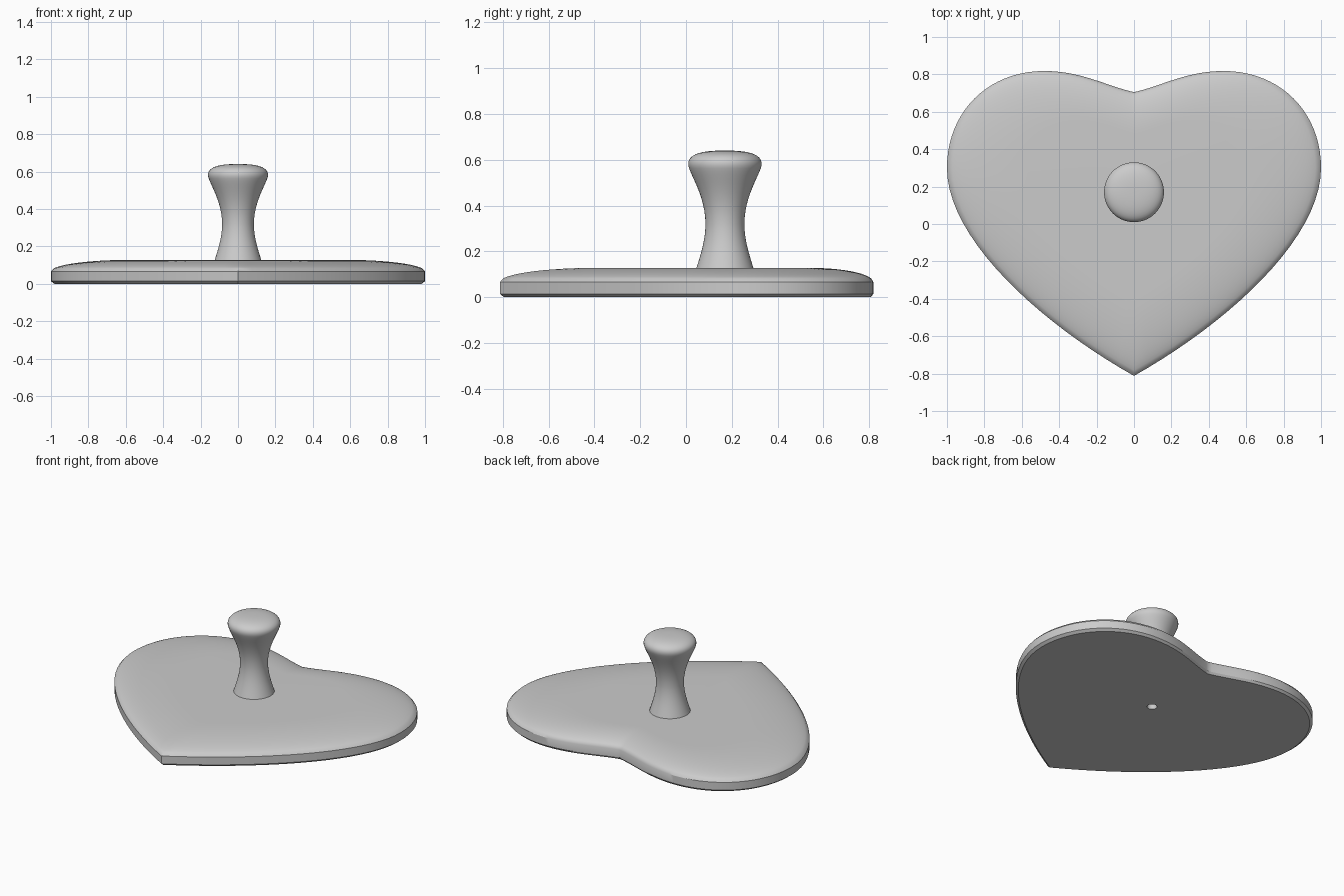
import bpy, bmesh, math
from mathutils import Vector
from mathutils.geometry import interpolate_bezier

cube = bpy.data.objects.get("Cube")
if cube:
    bpy.data.objects.remove(cube, do_unlink=True)

grey = bpy.data.materials.new("plain_grey")
grey.use_nodes = True
colour = (0.6, 0.6, 0.6, 1)
grey.diffuse_color = colour
grey.node_tree.nodes["Principled BSDF"].inputs["Base Color"].default_value = colour

CENTRE = Vector((0, 0.17))
RIM_Z, TOP_Z = 0.066, 0.128


def bezier_path(segments, steps):
    """Join cubic segments into one list of 2D points."""
    path = []
    for seg in segments:
        pts = interpolate_bezier(*[Vector(p).to_3d() for p in seg], steps + 1)
        path += [p.to_2d() for p in (pts[1:] if path else pts)]
    return path


def finish(name, bm):
    bmesh.ops.recalc_face_normals(bm, faces=bm.faces)
    mesh = bpy.data.meshes.new(name)
    bm.to_mesh(mesh)
    bm.free()
    mesh.materials.append(grey)
    obj = bpy.data.objects.new(name, mesh)
    bpy.context.collection.objects.link(obj)
    bpy.ops.object.select_all(action='DESELECT')
    obj.select_set(True)
    bpy.context.view_layer.objects.active = obj
    bpy.ops.object.shade_smooth_by_angle(angle=math.radians(30))
    return obj


def skin(bm, rings):
    """Bridge successive closed rings and cap the last one with a fan."""
    loops = [[bm.verts.new(p) for p in ring] for ring in rings]
    n = len(loops[0])
    for a, b in zip(loops, loops[1:]):
        for i in range(n):
            j = (i + 1) % n
            bm.faces.new((a[i], a[j], b[j], b[i]))
    mid = bm.verts.new(sum((v.co for v in loops[-1]), Vector()) / n)
    for i in range(n):
        bm.faces.new((loops[-1][i], loops[-1][(i + 1) % n], mid))
    return loops


# Heart outline: one half from notch to tip, then mirrored
half = bezier_path([
    [(0, 0.705), (0.14, 0.735), (0.28, 0.818), (0.48, 0.818)],
    [(0.48, 0.818), (0.78, 0.818), (1, 0.60), (1, 0.30)],
    [(1, 0.30), (1, -0.08), (0.50, -0.53), (0, -0.812)],
], 20)
outline = half + [Vector((-p.x, p.y)) for p in half[-2:0:-1]]
arms = [p - CENTRE for p in outline]


def heart_ring(scale, z):
    return [(CENTRE + a * scale).to_3d() + Vector((0, 0, z)) for a in arms]


def hole_ring(z):
    return [(CENTRE + a.normalized() * 0.03).to_3d() + Vector((0, 0, z)) for a in arms]


# Heart plate: screw hole, flat base, chamfer, straight rim and domed top
rings = [hole_ring(0), heart_ring(0.982, 0), heart_ring(1, 0.014), heart_ring(1, RIM_Z)]
for k in range(1, 13):
    t = math.radians(15 + 75 * (k - 1) / 11)
    rings.append(heart_ring(0.57 + 0.43 * math.cos(t),
                            RIM_Z + (TOP_Z - RIM_Z) * math.sin(t)))
rings.append(hole_ring(TOP_Z))
bm = bmesh.new()
skin(bm, rings)
finish("heart_plate", bm)

# Blind screw hole running up into the knob
bm = bmesh.new()
skin(bm, [hole_ring(0), hole_ring(0.12)])
hole = finish("screw_hole", bm)
hole.data.flip_normals()

# Turned knob with a narrow waist and a rounded top
profile = bezier_path([
    [(0.125, 0.125), (0.105, 0.19), (0.085, 0.25), (0.085, 0.32)],
    [(0.085, 0.32), (0.085, 0.44), (0.15, 0.53), (0.16, 0.575)],
    [(0.16, 0.575), (0.168, 0.632), (0.08, 0.64), (0.01, 0.64)],
], 12)
SIDES = 64
bm = bmesh.new()
skin(bm, [[Vector((p.x * math.cos(a), CENTRE.y + p.x * math.sin(a), p.y))
           for a in (math.tau * i / SIDES for i in range(SIDES))] for p in profile])
finish("knob", bm)
